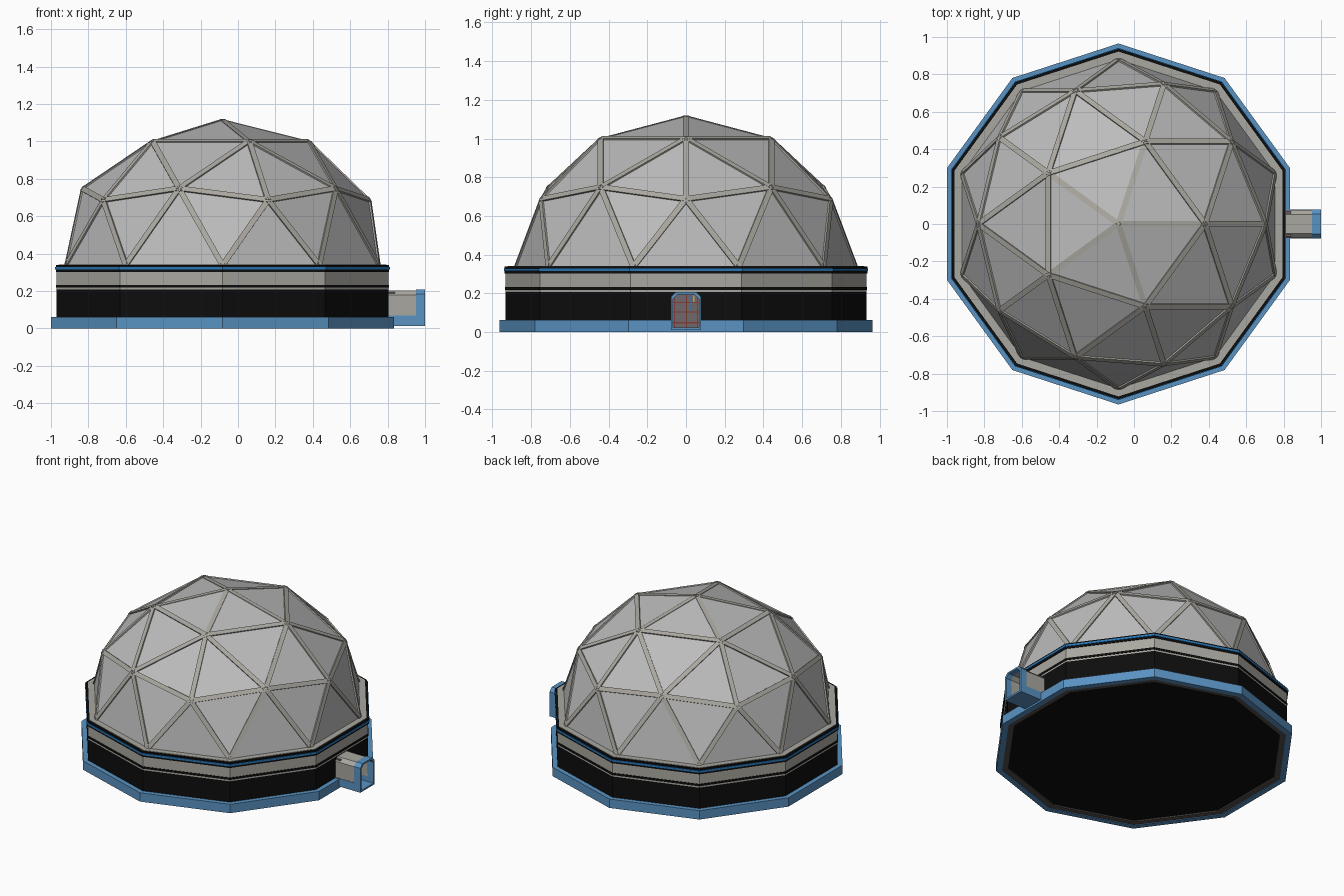
import bpy, bmesh, math
from mathutils import Vector

if "Cube" in bpy.data.objects:
    bpy.data.objects.remove(bpy.data.objects["Cube"])

CX = -0.083  # axis of the decagonal building


def material(name, rgb):
    m = bpy.data.materials.new(name)
    m.diffuse_color = (*rgb, 1)
    m.use_nodes = True
    m.node_tree.nodes["Principled BSDF"].inputs["Base Color"].default_value = m.diffuse_color
    return m


BLUE = material("steel_blue", (0.10, 0.29, 0.54))
STRIPE = material("bright_blue", (0.02, 0.19, 0.50))
BLACK = material("black", (0.004, 0.004, 0.004))
BEIGE = material("warm_grey", (0.40, 0.39, 0.35))
GLASS = material("panel_grey", (0.50, 0.50, 0.50))
DARK = material("dark_grey", (0.09, 0.08, 0.075))
DOOR = material("door_grey", (0.16, 0.14, 0.15))
RED = material("dull_red", (0.25, 0.04, 0.03))
YELLOW = material("yellow", (0.6, 0.4, 0.05))


def finish(name, bm, mat):
    bmesh.ops.recalc_face_normals(bm, faces=bm.faces)
    me = bpy.data.meshes.new(name)
    bm.to_mesh(me)
    bm.free()
    me.materials.append(mat)
    ob = bpy.data.objects.new(name, me)
    bpy.context.collection.objects.link(ob)
    return ob


def decagon(bm, r, z):
    return [bm.verts.new((CX + r * math.cos(math.radians(18 + 36 * k)),
                          r * math.sin(math.radians(18 + 36 * k)), z)) for k in range(10)]


def ring(name, r_out, r_in, z0, z1, mat):
    """Ten-sided ring with a rectangular section."""
    bm = bmesh.new()
    loops = [decagon(bm, r, z) for r, z in
             ((r_out, z0), (r_out, z1), (r_in, z1), (r_in, z0))]
    for i in range(4):
        a, b = loops[i], loops[(i + 1) % 4]
        for k in range(10):
            n = (k + 1) % 10
            bm.faces.new((a[k], a[n], b[n], b[k]))
    return finish(name, bm, mat)


def box(name, x, y, z, mat):
    bm = bmesh.new()
    bmesh.ops.create_cube(bm, size=1)
    for v in bm.verts:
        v.co = [lo + (c + 0.5) * (hi - lo) for c, (lo, hi) in zip(v.co, (x, y, z))]
    return finish(name, bm, mat)


def arch(name, x0, x1, w, z0, z1, t, mat):
    """Chamfered doorway shell running along x."""
    def outline(w, top):
        c = 0.024
        return [(-w, z0), (-w, top - c), (-w + c, top), (w - c, top), (w, top - c), (w, z0)]
    out, inn = outline(w, z1), outline(w - t, z1 - t)
    bm = bmesh.new()
    loops = [[bm.verts.new((x, y, z)) for y, z in p]
             for x, p in ((x0, out), (x1, out), (x1, inn), (x0, inn))]
    for i in range(4):
        a, b = loops[i], loops[(i + 1) % 4]
        for k in range(5):
            bm.faces.new((a[k], a[k + 1], b[k + 1], b[k]))
    for k in (0, 5):
        bm.faces.new([l[k] for l in loops])
    return finish(name, bm, mat)


# Foundation and banded wall
ring("foundation_skirt", 0.965, 0.925, 0.0, 0.062, BLUE)
ring("foundation_inner_rim", 0.927, 0.885, 0.004, 0.06, DARK)
ring("lower_wall", 0.932, 0.885, 0.05, 0.207, BLACK)
ring("thin_trim", 0.932, 0.885, 0.207, 0.218, BEIGE)
ring("thin_dark_band", 0.935, 0.885, 0.218, 0.233, BLACK)
ring("upper_wall", 0.932, 0.885, 0.233, 0.302, BEIGE)
ring("top_dark_band", 0.937, 0.885, 0.302, 0.338, BLACK)
ring("blue_stripe", 0.941, 0.92, 0.315, 0.328, STRIPE)
ring("ledge", 0.922, 0.84, 0.325, 0.341, BEIGE)

bm = bmesh.new()
bm.faces.new(decagon(bm, 0.89, 0.012))
floor = finish("floor", bm, BLACK)

# Upper half of a geodesic sphere, flattened in z
bm = bmesh.new()
bmesh.ops.create_icosphere(bm, subdivisions=2, radius=1)
bmesh.ops.delete(bm, geom=[v for v in bm.verts if v.co.z < -0.05], context='VERTS')
for v in bm.verts:
    v.co = (CX + 0.88 * v.co.x, 0.88 * v.co.y, 0.338 + 0.78 * v.co.z)
bm.normal_update()

# Struts follow every dome edge except those on the rim
struts = bmesh.new()
for e in bm.edges:
    if len(e.link_faces) < 2:
        continue
    a, b = (v.co.copy() for v in e.verts)
    crown = max(a.z, b.z) > 1.1
    along = (b - a).normalized()
    n = (e.link_faces[0].normal + e.link_faces[1].normal).normalized()
    side = along.cross(n) * 0.015
    up = n * (0.001 if crown else 0.006)
    down = n * -0.02
    ends = [[struts.verts.new(p + o) for o in (up - side, up + side, down + side, down - side)]
            for p in (a, b)]
    for k in range(4):
        j = (k + 1) % 4
        struts.faces.new((ends[0][k], ends[0][j], ends[1][j], ends[1][k]))
    struts.faces.new(ends[0])
    struts.faces.new(ends[1])
finish("dome_struts", struts, BEIGE)
finish("dome_panels", bm, GLASS)

# Entrance tunnel with its blue portal and sills
arch("tunnel", 0.79, 0.96, 0.074, 0.06, 0.203, 0.008, BEIGE)
arch("portal_frame", 0.952, 1.0, 0.078, 0.012, 0.207, 0.012, BLUE)
box("tunnel_floor", (0.80, 1.0), (-0.07, 0.07), (0.012, 0.024), BLUE)
for s, tag in ((-1, "left"), (1, "right")):
    box("tunnel_sill_" + tag, (0.80, 0.955), sorted((s * 0.066, s * 0.077)), (0.012, 0.068), BLUE)

# Door at the inner end
box("door", (0.80, 0.84), (-0.067, 0.067), (0.02, 0.196), DOOR)
for i, z in enumerate((0.045, 0.10, 0.15)):
    box(f"door_rail_{i}", (0.838, 0.844), (-0.066, 0.066), (z, z + 0.006), RED)
for i, y in enumerate((-0.062, 0.0, 0.056)):
    box(f"door_stile_{i}", (0.838, 0.845), (y, y + 0.006), (0.02, 0.19), RED)
box("door_blue_bar", (0.838, 0.846), (0.022, 0.032), (0.11, 0.19), STRIPE)
box("door_yellow_bar", (0.838, 0.846), (0.036, 0.045), (0.155, 0.19), YELLOW)
